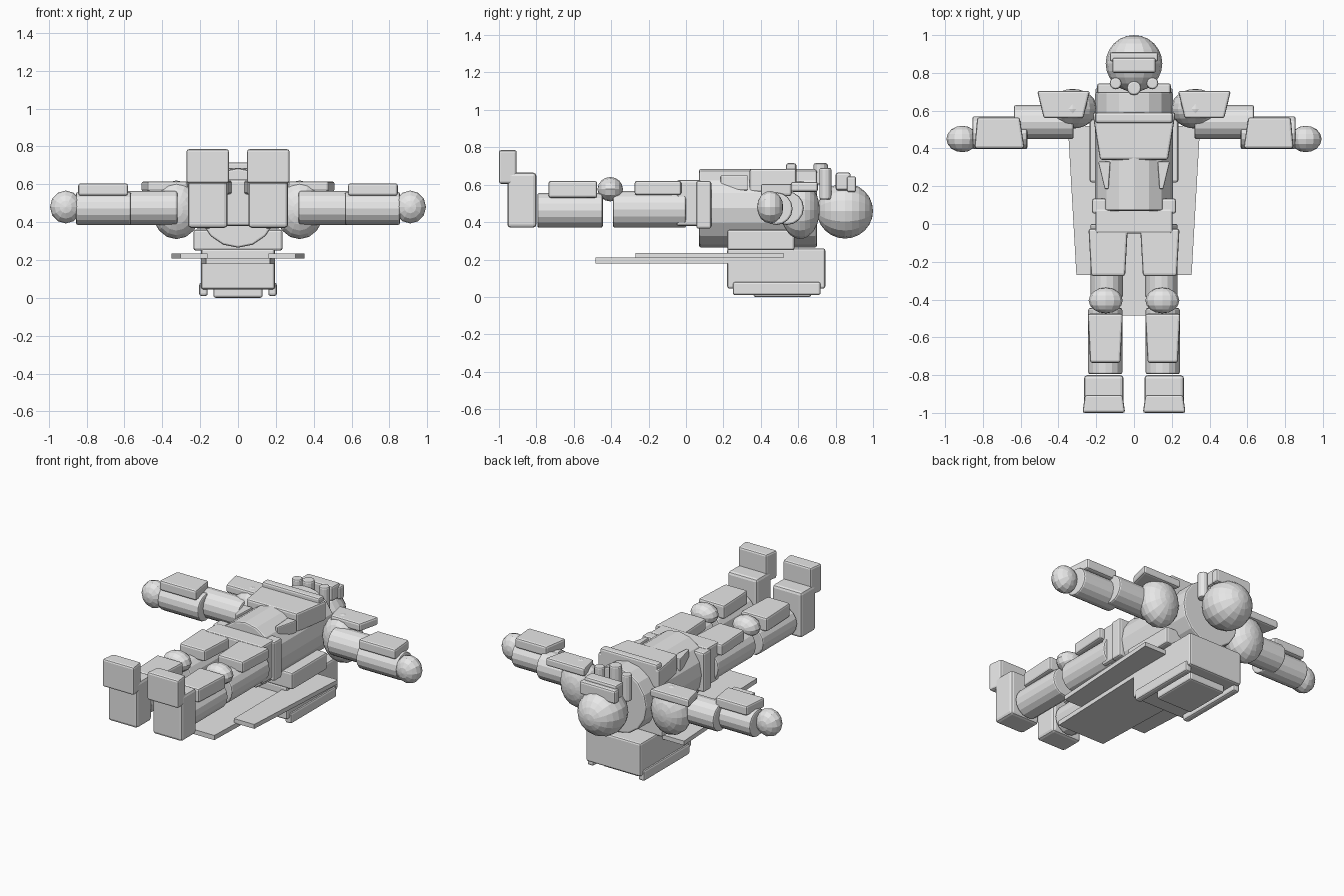
import bpy, bmesh, math
from mathutils import Matrix, Vector

if "Cube" in bpy.data.objects:
    bpy.data.objects.remove(bpy.data.objects["Cube"])

grey = bpy.data.materials.new("light grey")
grey.diffuse_color = (0.8, 0.8, 0.8, 1)
grey.use_nodes = True
grey.node_tree.nodes["Principled BSDF"].inputs["Base Color"].default_value = grey.diffuse_color


def finish(name, bm, bevel=0.0):
    bmesh.ops.recalc_face_normals(bm, faces=bm.faces)
    me = bpy.data.meshes.new(name)
    bm.to_mesh(me)
    bm.free()
    me.materials.append(grey)
    ob = bpy.data.objects.new(name, me)
    bpy.context.collection.objects.link(ob)
    if bevel:
        m = ob.modifiers.new("rounded edges", "BEVEL")
        m.width, m.segments, m.limit_method = bevel, 2, "ANGLE"
        m.angle_limit = math.radians(50)
    return ob


def slab(name, outline, z0, z1, bevel=0.012):
    """Extrude an xy outline from z0 to z1."""
    bm = bmesh.new()
    f = bm.faces.new([bm.verts.new((x, y, z0)) for x, y in outline])
    new = bmesh.ops.extrude_face_region(bm, geom=[f])["geom"]
    bmesh.ops.translate(bm, vec=(0, 0, z1 - z0),
                        verts=[v for v in new if isinstance(v, bmesh.types.BMVert)])
    return finish(name, bm, bevel)


def taper(name, cx, y0, y1, w0, w1, z0, z1, bevel=0.012):
    """Slab with half width w0 at y0 and w1 at y1."""
    return slab(name, [(cx - w0, y0), (cx + w0, y0), (cx + w1, y1), (cx - w1, y1)],
                z0, z1, bevel)


def box(name, x0, x1, y0, y1, z0, z1, bevel=0.012):
    return taper(name, (x0 + x1) / 2, y0, y1, abs(x1 - x0) / 2, abs(x1 - x0) / 2,
                 z0, z1, bevel)


def ball(name, c, r, seg=16, rings=12):
    bm = bmesh.new()
    mat = (Matrix.Translation(c) @ Matrix.Diagonal((*r, 1))
           @ Matrix.Rotation(math.pi / 2, 4, "X"))
    bmesh.ops.create_uvsphere(bm, u_segments=seg, v_segments=rings, radius=1, matrix=mat)
    return finish(name, bm)


def tube(name, a, b, r, r2=None, flat=1.0, bevel=0.01, seg=16):
    """Cylinder between two points; flat scales its width in x before placing."""
    a, b = Vector(a), Vector(b)
    d = b - a
    bm = bmesh.new()
    mat = (Matrix.Translation((a + b) / 2) @ d.to_track_quat("Z", "Y").to_matrix().to_4x4()
           @ Matrix.Diagonal((flat, 1, 1, 1)))
    bmesh.ops.create_cone(bm, cap_ends=True, segments=seg, radius1=r, radius2=r2 or r,
                          depth=d.length, matrix=mat)
    return finish(name, bm, bevel)


# Head, visor and breather
ball("head", (0, 0.85, 0.46), (0.15, 0.15, 0.148))
box("visor_frame", -0.128, 0.128, 0.86, 0.91, 0.56, 0.645)
box("visor", -0.115, 0.115, 0.80, 0.88, 0.57, 0.665)
tube("breather_center", (0, 0.72, 0.60), (0, 0.72, 0.715), 0.038, seg=12)

# Torso, chest armour and belt
tube("torso", (0, 0.07, 0.475), (0, 0.70, 0.475), 0.21, 0.21, flat=0.98)
taper("chest_plate", 0, 0.34, 0.59, 0.18, 0.22, 0.56, 0.685)
box("chest_lip", -0.205, 0.205, 0.535, 0.59, 0.62, 0.715)
box("belt", -0.205, 0.205, -0.05, 0.08, 0.38, 0.625)

# Backpack
box("back_mount", -0.235, 0.235, 0.22, 0.58, 0.25, 0.36)
box("backpack", -0.195, 0.195, 0.22, 0.745, 0.045, 0.26)
box("backpack_panel", -0.13, 0.13, 0.36, 0.67, 0.0, 0.06)

# Back skirt panel
taper("skirt_center", 0, -0.485, 0.25, 0.17, 0.195, 0.18, 0.21, 0)

for s, side in ((-1, "left"), (1, "right")):
    tube(f"breather_{side}", (s * 0.097, 0.745, 0.52), (s * 0.097, 0.745, 0.69), 0.032, seg=12)
    slab(f"rib_wedge_{side}", [(s * 0.19, 0.33), (s * 0.125, 0.33), (s * 0.135, 0.185),
                               (s * 0.155, 0.185)], 0.57, 0.65, 0.006)
    box(f"belt_pouch_{side}", s * 0.145, s * 0.222, 0.055, 0.135, 0.365, 0.62)
    box(f"backpack_rail_{side}", s * 0.16, s * 0.205, 0.25, 0.72, 0.01, 0.08)
    slab(f"skirt_{side}", [(s * 0.16, 0.52), (s * 0.35, 0.52), (s * 0.305, -0.27),
                           (s * 0.16, -0.27)], 0.207, 0.235, 0)

    # Arm
    ball(f"shoulder_{side}", (s * 0.325, 0.61, 0.465), (0.13, 0.105, 0.155))
    taper(f"shoulder_plate_{side}", s * 0.373, 0.56, 0.705, 0.105, 0.14, 0.562, 0.615)
    tube(f"upper_arm_{side}", (s * 0.32, 0.54, 0.475), (s * 0.635, 0.54, 0.475), 0.09)
    tube(f"forearm_{side}", (s * 0.565, 0.483, 0.472), (s * 0.855, 0.483, 0.472), 0.087)
    slab(f"forearm_plate_{side}", [(s * 0.58, 0.40), (s * 0.845, 0.40), (s * 0.83, 0.565),
                                   (s * 0.605, 0.565)], 0.54, 0.605)
    ball(f"hand_{side}", (s * 0.91, 0.45, 0.48), (0.083, 0.07, 0.087), 12, 8)

    # Leg
    tube(f"thigh_{side}", (s * 0.145, 0, 0.468), (s * 0.145, -0.39, 0.468), 0.098, flat=0.88)
    taper(f"thigh_plate_{side}", s * 0.137, -0.275, -0.025, 0.09, 0.104, 0.545, 0.62)
    ball(f"knee_{side}", (s * 0.15, -0.405, 0.576), (0.09, 0.068, 0.065), 12, 8)
    tube(f"shin_{side}", (s * 0.152, -0.445, 0.463), (s * 0.152, -0.795, 0.463), 0.093, flat=0.97)
    taper(f"shin_plate_{side}", s * 0.152, -0.735, -0.475, 0.08, 0.093, 0.53, 0.62)
    box(f"foot_{side}", s * 0.055, s * 0.265, -0.955, -0.80, 0.37, 0.665, 0.018)
    taper(f"toe_{side}", s * 0.16, -1.0, -0.905, 0.113, 0.1, 0.605, 0.785)
